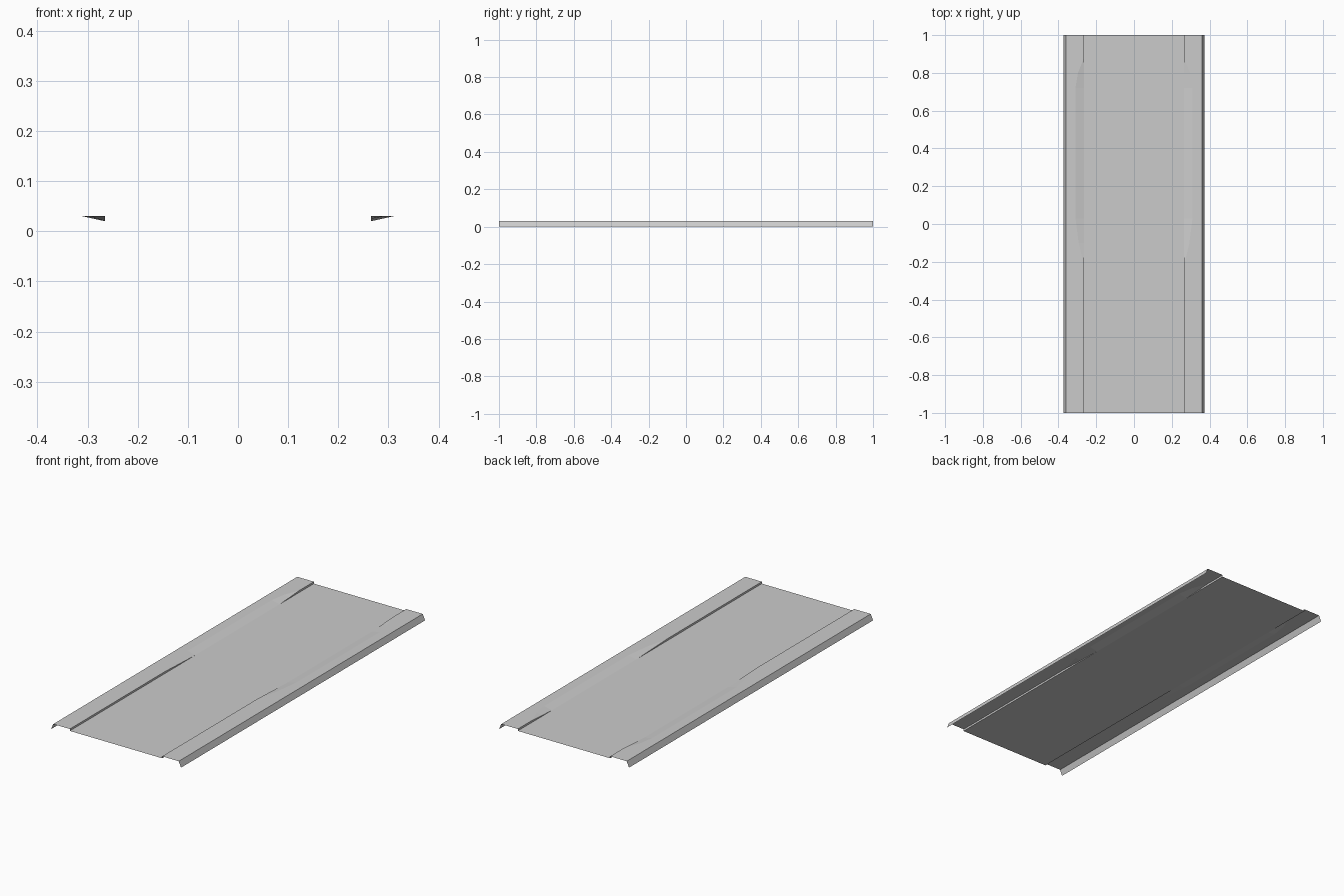
import bpy, bmesh

if "Cube" in bpy.data.objects:
    bpy.data.objects.remove(bpy.data.objects["Cube"])

# Half cross-sections along the length: (y, fold x, lip edge z)
STATIONS = [(-1, 0.265, 0.03), (-0.22, 0.265, 0.03), (-0.1, 0.293, 0.025),
            (0.03, 0.31, 0.02), (0.72, 0.31, 0.02), (0.8, 0.297, 0.0245),
            (0.88, 0.265, 0.03), (1, 0.265, 0.03)]
EDGE = 0.265
PANEL_Z, TOP_Z = 0.02, 0.03


def section(y, fold, lip_z):
    """Full left-to-right profile: flange, raised rim, lip, step, panel."""
    half = [(0.373, 0), (0.36, TOP_Z), (fold, TOP_Z), (EDGE, lip_z), (EDGE, PANEL_Z)]
    left = [(-x, y, z) for x, z in half]
    right = [(x, y, z) for x, z in reversed(half)]
    return left + right


# Folded sheet panel with rims pressed down to the panel in the middle
bm = bmesh.new()
rows = [[bm.verts.new(p) for p in section(*s)] for s in STATIONS]
for a, b in zip(rows, rows[1:]):
    for i in range(len(a) - 1):
        bm.faces.new((a[i], a[i + 1], b[i + 1], b[i]))
bmesh.ops.remove_doubles(bm, verts=bm.verts, dist=0.0001)

mesh = bpy.data.meshes.new("folded_panel")
bm.to_mesh(mesh)
bm.free()
obj = bpy.data.objects.new("folded_panel", mesh)
bpy.context.collection.objects.link(obj)
